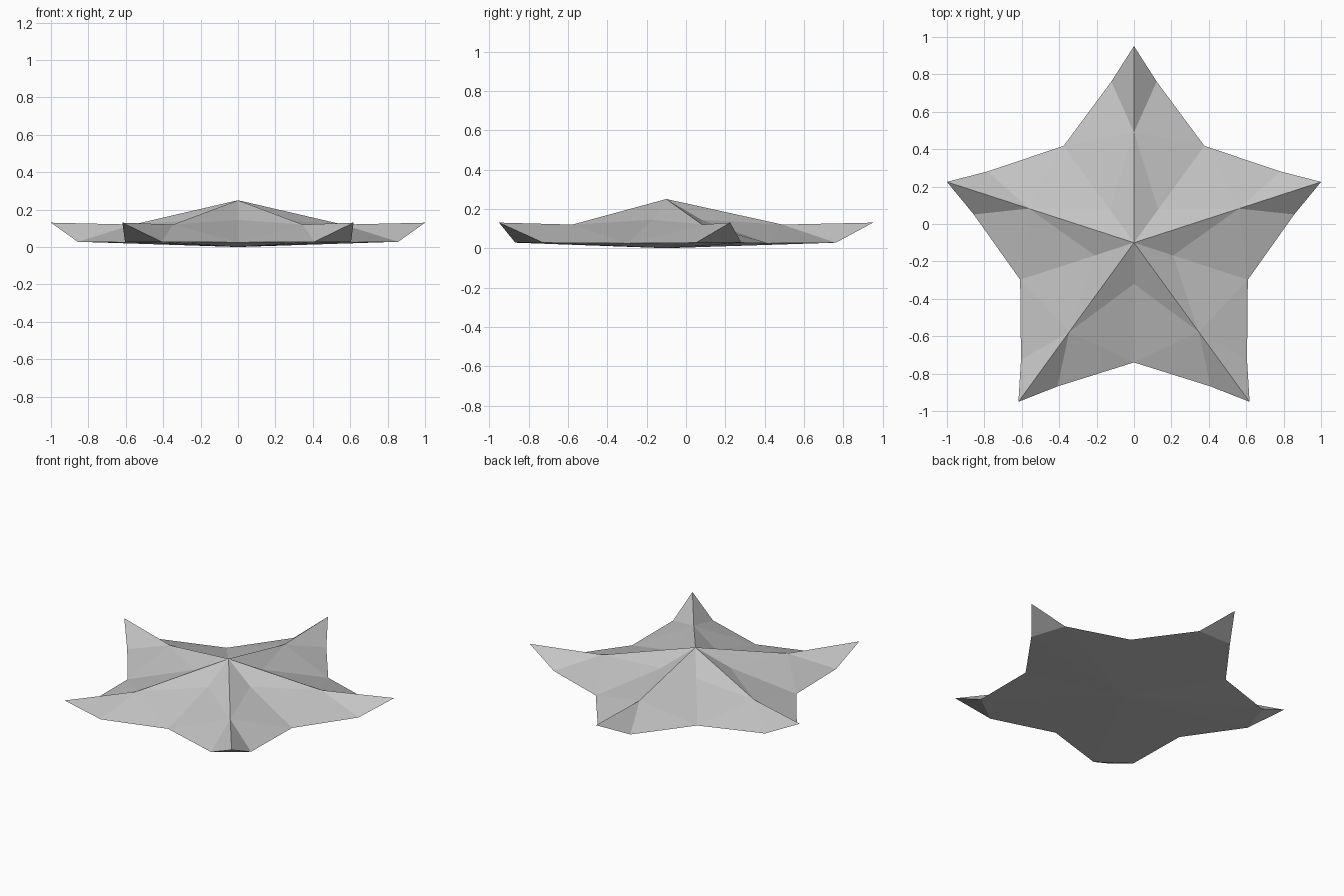
import bpy, bmesh
from math import radians, sin, cos

cube = bpy.data.objects.get("Cube")
if cube:
    bpy.data.objects.remove(cube, do_unlink=True)

# Plain grey material
grey = bpy.data.materials.new("matte_grey")
grey.use_nodes = True
colour = (0.55, 0.55, 0.55, 1)
grey.diffuse_color = colour
grey.node_tree.nodes["Principled BSDF"].inputs["Base Color"].default_value = colour

ARMS = 5
STEP = 360 / ARMS
CENTRE_Y = -0.1
bm = bmesh.new()


def polar(radius, degrees, z):
    a = radians(degrees)
    return bm.verts.new((radius * cos(a), CENTRE_Y + radius * sin(a), z))


# Shared points: peak, belly, and the inner corners between the arms
peak = polar(0, 0, 0.25)
belly = polar(0, 0, 0)
angles = [90 + STEP * i for i in range(ARMS)]
creases = [polar(0.22, a + STEP / 2, 0.145) for a in angles]
corners = [polar(0.64, a + STEP / 2, 0.025) for a in angles]

# Five ridged arms with upturned tips
for i, angle in enumerate(angles):
    ridge = polar(0.59, angle, 0.12)
    tip = polar(1.0515, angle, 0.13)
    sides = [polar(0.87, angle + s * 8, 0.028) for s in (-1, 1)]
    for side, k in zip(sides, (i - 1, i)):
        crease, corner = creases[k], corners[k]
        for face in ((peak, ridge, crease), (crease, ridge, corner),
                     (ridge, side, corner), (ridge, tip, side),
                     (belly, corner, side)):
            bm.faces.new(face)
    bm.faces.new((belly, sides[0], sides[1]))
    bm.faces.new((tip, sides[0], sides[1]))

bmesh.ops.recalc_face_normals(bm, faces=bm.faces)
mesh = bpy.data.meshes.new("starfish_body")
bm.to_mesh(mesh)
bm.free()
mesh.materials.append(grey)
body = bpy.data.objects.new("starfish_body", mesh)
bpy.context.collection.objects.link(body)
